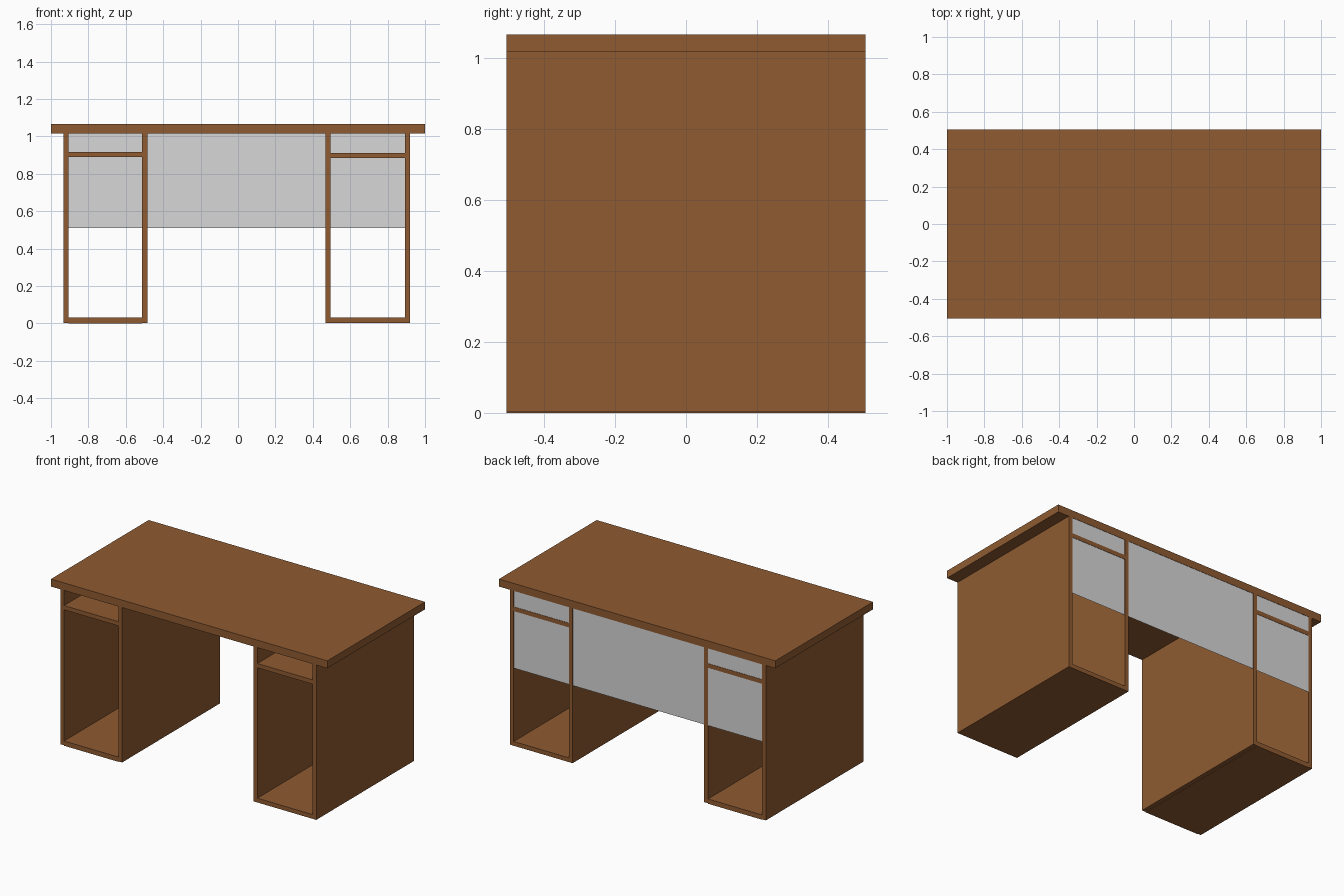
import bpy

if "Cube" in bpy.data.objects:
    bpy.data.objects.remove(bpy.data.objects["Cube"])


def material(name, rgb):
    m = bpy.data.materials.new(name)
    m.diffuse_color = (*rgb, 1.0)
    m.use_nodes = True
    m.node_tree.nodes["Principled BSDF"].inputs["Base Color"].default_value = m.diffuse_color
    return m


wood = material("brown wood", (0.275, 0.105, 0.032))
grey = material("light grey", (0.68, 0.68, 0.68))
HALF_DEPTH = 0.505


def mesh_object(name, verts, faces, mat):
    me = bpy.data.meshes.new(name)
    me.from_pydata(verts, [], faces)
    me.materials.append(mat)
    ob = bpy.data.objects.new(name, me)
    bpy.context.collection.objects.link(ob)
    return ob


def board(name, x0, x1, z0, z1):
    """Wooden board running the full depth of the desk."""
    d = HALF_DEPTH
    verts = [(x, y, z) for x in (x0, x1) for y in (-d, d) for z in (z0, z1)]
    faces = [(0, 1, 3, 2), (4, 6, 7, 5), (0, 4, 5, 1),
             (2, 3, 7, 6), (0, 2, 6, 4), (1, 5, 7, 3)]
    return mesh_object(name, verts, faces, wood)


# Desk top
board("desk_top", -1.0, 1.0, 1.016, 1.065)

# Two open pedestals: side boards, bottom and shelf
# (name, outer x0, left board inner x, right board inner x, x1, shelf z0, z1)
for side, a, b, c, d, s0, s1 in (
        ("left", -0.932, -0.905, -0.513, -0.485, 0.889, 0.917),
        ("right", 0.467, 0.494, 0.893, 0.920, 0.884, 0.912)):
    board(side + "_pedestal_left_side", a, b, 0.003, 1.016)
    board(side + "_pedestal_right_side", c, d, 0.003, 1.016)
    z = 0.0 if side == "left" else 0.003
    board(side + "_pedestal_bottom", b, c, z, 0.031)
    board(side + "_pedestal_shelf", b, c, s0, s1)

# Thin grey modesty panel just inside the back edge
y = HALF_DEPTH - 0.002
mesh_object("modesty_panel",
            [(-0.905, y, 0.51), (0.893, y, 0.51), (0.893, y, 1.016), (-0.905, y, 1.016)],
            [(3, 2, 1, 0)], grey)
